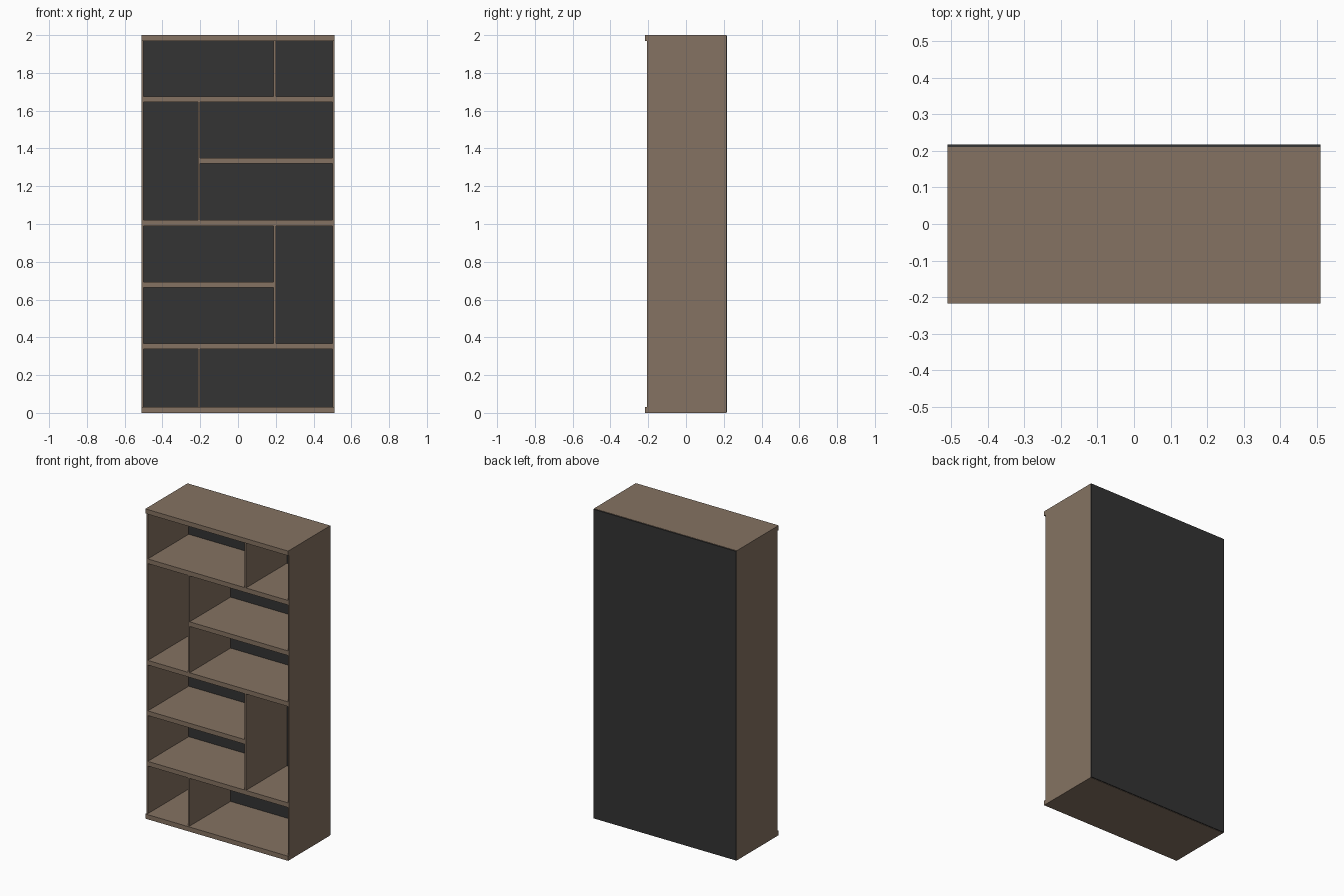
import bpy

if "Cube" in bpy.data.objects:
    bpy.data.objects.remove(bpy.data.objects["Cube"])


def material(name, rgb):
    m = bpy.data.materials.new(name)
    m.diffuse_color = (*rgb, 1.0)
    m.use_nodes = True
    m.node_tree.nodes["Principled BSDF"].inputs["Base Color"].default_value = m.diffuse_color
    return m


wood = material("walnut_brown", (0.235, 0.171, 0.122))
dark = material("charcoal", (0.033, 0.033, 0.033))


def board(name, x, y, z, mat):
    """Axis-aligned board from (min, max) ranges."""
    bpy.ops.mesh.primitive_cube_add(size=1, location=[sum(r) / 2 for r in (x, y, z)])
    ob = bpy.context.object
    ob.name = name
    ob.scale = [r[1] - r[0] for r in (x, y, z)]
    bpy.ops.object.transform_apply(location=False, rotation=False, scale=True)
    ob.data.materials.append(mat)
    return ob


W, IN = 0.51, 0.50            # outer and inner half widths
FRONT, LIP = -0.206, -0.217   # carcass front, projecting lip of top and bottom
REAR, BACK = 0.211, 0.217     # rear of the boards, rear of the back panel
T = 0.03                      # shelf thickness
Z = [0.015, 0.353, 0.679, 1.005, 1.334, 1.66, 1.985]   # shelf centres
DIV_L, DIV_R, DT = -0.207, 0.195, 0.006                # divider centres, half thickness

# Top and bottom boards
board("bottom_board", (-W, W), (LIP, REAR), (0, T), wood)
board("top_board", (-W, W), (LIP, REAR), (2 - T, 2), wood)

# Sides
for s, side in ((-1, "left"), (1, "right")):
    board(side + "_side", sorted((s * IN, s * W)), (FRONT, REAR), (T, 2 - T), wood)

# Back panel
board("back_panel", (-W, W), (REAR, BACK), (0.002, 1.998), dark)

# Shelves: full width, plus two that stop at a divider
shelves = {1: (-IN, IN), 2: (-IN, DIV_R - DT), 3: (-IN, IN), 4: (DIV_L + DT, IN), 5: (-IN, IN)}
for k, span in shelves.items():
    board(f"shelf_{k}", span, (FRONT, REAR), (Z[k] - T / 2, Z[k] + T / 2), wood)

# Upright dividers between shelf levels
for i, (x, lo, hi) in enumerate([(DIV_L, 0, 1), (DIV_R, 1, 3), (DIV_L, 3, 5), (DIV_R, 5, 6)], 1):
    board(f"divider_{i}", (x - DT, x + DT), (FRONT, REAR), (Z[lo] + T / 2, Z[hi] - T / 2), wood)
